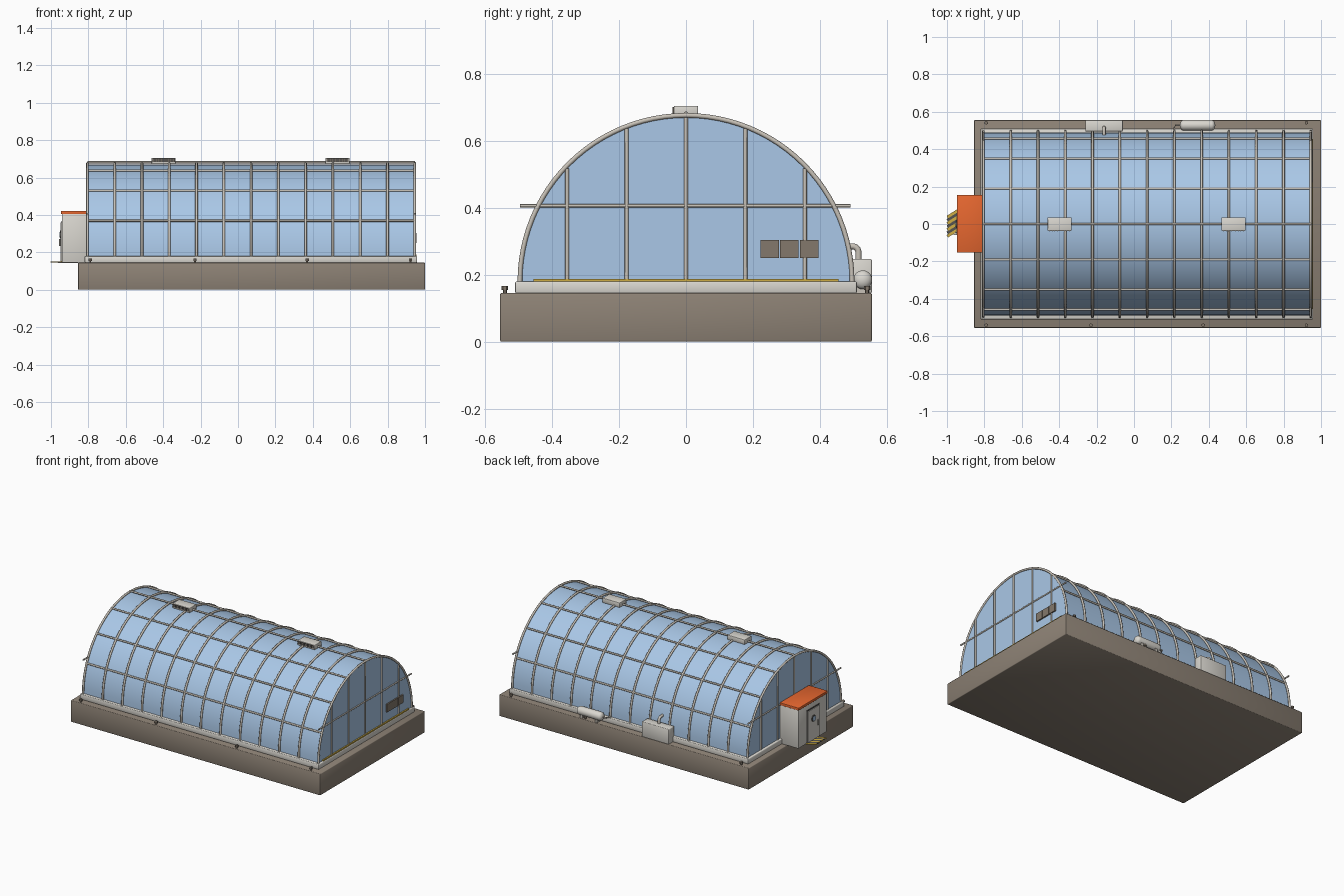
import bpy, bmesh, math
from mathutils import Matrix, Vector

if "Cube" in bpy.data.objects:
    bpy.data.objects.remove(bpy.data.objects["Cube"])


def material(name, r, g, b):
    m = bpy.data.materials.new(name)
    m.use_nodes = True
    m.diffuse_color = (r, g, b, 1)
    m.node_tree.nodes["Principled BSDF"].inputs["Base Color"].default_value = (r, g, b, 1)
    return m


STONE = material("brown stone", .27, .225, .18)
GLASS = material("blue glass", .41, .59, .82)
FRAME = material("warm metal", .58, .54, .48)
PALE = material("pale grey", .70, .68, .63)
ORANGE = material("orange", .82, .14, .03)
YELLOW = material("yellow", .62, .42, .06)
DARK = material("dark grey", .09, .085, .08)
BROWN = material("vent brown", .23, .19, .15)

AXIS_Z = 0.18           # height of the vault's axis
RADIUS = 0.49
X0, X1 = -0.805, 0.945  # ends of the vault
BAYS = 12


def finish(name, bm, mat, smooth=False):
    bmesh.ops.recalc_face_normals(bm, faces=bm.faces)
    me = bpy.data.meshes.new(name)
    bm.to_mesh(me)
    bm.free()
    me.materials.append(mat)
    ob = bpy.data.objects.new(name, me)
    bpy.context.collection.objects.link(ob)
    if smooth:
        bpy.ops.object.select_all(action='DESELECT')
        ob.select_set(True)
        bpy.context.view_layer.objects.active = ob
        bpy.ops.object.shade_smooth_by_angle(angle=math.radians(50))
    return ob


def add_box(bm, x, y, z, turn=0.0):
    """Box from three (low, high) ranges, turned about its own vertical."""
    mid = Vector([(a + b) / 2 for a, b in (x, y, z)])
    size = [b - a for a, b in (x, y, z)]
    mat = Matrix.Translation(mid) @ Matrix.Rotation(turn, 4, 'Z') @ Matrix.Diagonal((*size, 1))
    bmesh.ops.create_cube(bm, size=1, matrix=mat)


def box(name, x, y, z, mat, bevel=0.0):
    bm = bmesh.new()
    add_box(bm, x, y, z)
    if bevel:
        bmesh.ops.bevel(bm, geom=bm.edges[:], offset=bevel, segments=2, affect='EDGES', profile=.5)
    return finish(name, bm, mat, bevel > 0)


def tubes(name, paths, radius, mat, sides=8):
    """Sweep a round section along each path of points."""
    bm = bmesh.new()
    for path in paths:
        pts = [Vector(p) for p in path]
        rings = []
        for i, p in enumerate(pts):
            t = (pts[min(i + 1, len(pts) - 1)] - pts[max(i - 1, 0)]).normalized()
            u = t.cross(Vector((1, 0, 0)) if abs(t.x) < .9 else Vector((0, 1, 0))).normalized()
            v = t.cross(u)
            angles = [2 * math.pi * k / sides for k in range(sides)]
            rings.append([bm.verts.new(p + radius * (math.cos(a) * u + math.sin(a) * v)) for a in angles])
        for a, b in zip(rings, rings[1:]):
            for k in range(sides):
                n = (k + 1) % sides
                bm.faces.new((a[k], a[n], b[n], b[k]))
        bm.faces.new(rings[0])
        bm.faces.new(rings[-1])
    return finish(name, bm, mat, True)


def arc(x, r, steps=48):
    return [(x, r * math.cos(math.pi * i / steps), AXIS_Z + r * math.sin(math.pi * i / steps))
            for i in range(steps + 1)]


# Foundation and sill
box("foundation", (-.855, 1), (-.555, .555), (0, .145), STONE, .004)
box("sill", (-.82, .957), (-.51, .51), (.145, .18), PALE, .004)

# Glass vault with closed gable ends
bm = bmesh.new()
near, far = ([bm.verts.new(p) for p in arc(x, RADIUS)] for x in (X0, X1))
for i in range(len(near) - 1):
    bm.faces.new((near[i], near[i + 1], far[i + 1], far[i]))
bm.faces.new(near)
bm.faces.new(far)
finish("glass_vault", bm, GLASS, True)

# Hoops, lengthwise bars and raised ridge bar
xs = [X0 + (X1 - X0) * i / BAYS for i in range(BAYS + 1)]
tubes("hoops", [arc(x, RADIUS + .006) for x in xs], .007, FRAME)
bars = []
for k in range(1, 8):
    r = RADIUS + (.012 if k == 4 else .005)
    y, z = r * math.cos(math.pi * k / 8), AXIS_Z + r * math.sin(math.pi * k / 8)
    bars.append([(X0, y, z), (X1, y, z)])
tubes("lengthwise_bars", bars, .006, FRAME)

# Gable mullions and cross rails
mullions, rails = [], []
for x in (X0, X1):
    for y in (-.355, -.177, 0, .177, .355):
        mullions.append([(x, y, AXIS_Z), (x, y, AXIS_Z + math.sqrt(RADIUS ** 2 - y ** 2))])
    rails.append([(x, -.495, .406), (x, .491, .406)])
tubes("gable_mullions", mullions, .006, FRAME)
tubes("gable_rails", rails, .005, FRAME)

# Gable trim strip and vent panels
box("yellow_trim", (X1, X1 + .009), (-.455, .455), (.18, .188), YELLOW)
bm = bmesh.new()
for i in range(3):
    y = .222 + .059 * i
    add_box(bm, (X1, X1 + .009), (y, y + .055), (.25, .304))
finish("gable_vents", bm, BROWN)

# Ridge vents with a dark slatted grille on the front
for side, x in (("right", -.398), ("left", .532)):
    box(side + "_ridge_vent", (x - .064, x + .064), (-.036, .036), (.672, .704), PALE, .003)
    box(side + "_ridge_grille", (x - .06, x + .06), (-.038, -.03), (.682, .701), DARK)
    bm = bmesh.new()
    for i in range(-4, 5):
        add_box(bm, (x + .013 * i - .001, x + .013 * i + .001), (-.040, -.03), (.682, .701))
    finish(side + "_ridge_slats", bm, BROWN)

# Entrance lobby
box("lobby", (-.942, X0), (-.15, .152), (.145, .406), PALE, .003)
box("lobby_roof", (-.947, X0 - .002), (-.153, .156), (.404, .421), ORANGE, .002)
box("door_frame", (-.945, -.938), (-.068, .068), (.15, .368), DARK)
box("door", (-.949, -.938), (-.06, .06), (.152, .36), PALE)
tubes("porthole_rim", [[(-.953, 0, .295), (-.94, 0, .295)]], .022, DARK, 20)
tubes("porthole_glass", [[(-.955, 0, .295), (-.94, 0, .295)]], .015, GLASS, 20)
tubes("door_handle", [[(-.953, -.045, .235), (-.953, -.045, .27)]], .004, FRAME)

# Striped threshold mat
for name, mat, first in (("yellow_stripes", YELLOW, 0), ("dark_stripes", DARK, 1)):
    bm = bmesh.new()
    for i in range(first, 7, 2):
        y = -.048 + .017 * i
        add_box(bm, (-1.003, -.938), (y - .0075, y + .0075), (.146, .151), math.radians(32))
    finish(name, bm, mat)
box("threshold", (-.965, -.855), (-.06, .06), (.143, .147), FRAME)

# Rear machine box with bent exhaust
box("machine_box", (-.26, -.06), (.495, .555), (.145, .247), PALE, .004)
bend = [(-.16, .497 + .018 * math.cos(a), .267 + .018 * math.sin(a))
        for a in (math.pi * i / 12 for i in range(7))]
tubes("exhaust_pipe", [[(-.16, .515, .24)] + bend + [(-.16, .475, .285)]], .009, FRAME, 12)

# Rear tank with rounded ends, cradles and feed pipe
bm = bmesh.new()
prof = [(.245 + .02 * (1 - math.cos(a)), .028 * math.sin(a)) for a in (math.pi * i / 10 for i in range(6))]
prof += [(.68 - x, r) for x, r in reversed(prof)]
verts = [bm.verts.new((x, .528, .185 + r)) for x, r in prof]
edges = [bm.edges.new(pair) for pair in zip(verts, verts[1:])]
bmesh.ops.spin(bm, geom=verts + edges, cent=(0, .528, .185), axis=(1, 0, 0),
               angle=2 * math.pi, steps=24)
bmesh.ops.remove_doubles(bm, verts=bm.verts[:], dist=.0005)
finish("tank", bm, PALE, True)
bm = bmesh.new()
for x in (.285, .395):
    add_box(bm, (x - .008, x + .008), (.508, .548), (.145, .175))
finish("tank_cradles", bm, FRAME)
tubes("tank_feed", [[(.26, .528, .185), (.222, .528, .185), (.215, .515, .185), (.215, .48, .185)]],
      .005, FRAME)

# Anchor bolts with wider heads along both long edges
spots = [(x, y) for x in (-.79, -.23, .37, .922) for y in (-.541, .541)]
tubes("anchor_bolts", [[(x, y, .143), (x, y, .156)] for x, y in spots], .006, BROWN, 6)
tubes("bolt_heads", [[(x, y, .154), (x, y, .166)] for x, y in spots], .010, BROWN, 6)
